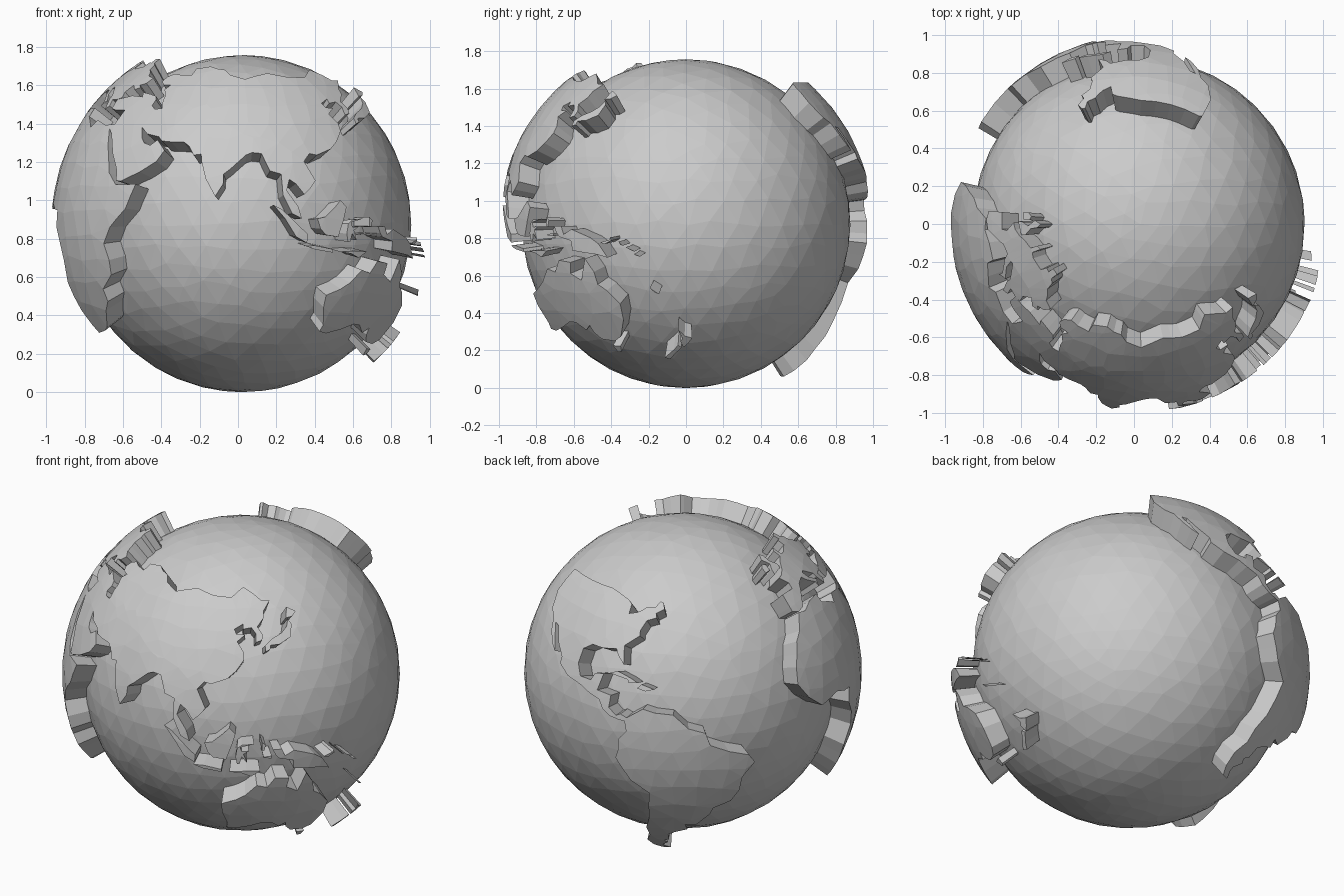
import bpy, bmesh, math, random
from mathutils import Vector
from mathutils.geometry import delaunay_2d_cdt

random.seed(3)
R_SEA, R_LAND, R_BASE = 0.878, 0.998, 0.855
CENTRE = Vector((0.025, 0, R_SEA))
FRONT_LON = 86          # longitude that faces -y


def on_globe(lon, lat, r):
    a, b = math.radians(lon - FRONT_LON), math.radians(lat)
    return CENTRE + r * Vector((math.cos(b) * math.sin(a),
                                -math.cos(b) * math.cos(a), math.sin(b)))


def finish(bm, name):
    bmesh.ops.recalc_face_normals(bm, faces=bm.faces[:])
    me = bpy.data.meshes.new(name)
    bm.to_mesh(me)
    bm.free()
    ob = bpy.data.objects.new(name, me)
    bpy.context.collection.objects.link(ob)
    return ob


def land(name, flat, step=7.0):
    """Raised slab from a flat lon, lat, lon, lat... outline."""
    pts = list(zip(flat[0::2], flat[1::2]))
    ring = []
    for (x0, y0), (x1, y1) in zip(pts, pts[1:] + pts[:1]):
        n = max(1, math.ceil(math.hypot(x1 - x0, y1 - y0) / 8))
        ring += [Vector((x0 + (x1 - x0) * k / n, y0 + (y1 - y0) * k / n)) for k in range(n)]
    n = len(ring)
    xs, ys = [p.x for p in ring], [p.y for p in ring]
    # loose interior points so the slab follows the curve of the globe
    inner, y = [], min(ys) + step / 2
    while y < max(ys):
        x = min(xs) + random.uniform(0.2, 0.8) * step
        while x < max(xs):
            p = Vector((x + random.uniform(-1, 1), y + random.uniform(-1, 1)))
            if min((p - q).length for q in ring) > 2.5:
                inner.append(p)
            x += step * 1.1
        y += step
    vs, _, fs, *_ = delaunay_2d_cdt(ring + inner, [], [list(range(n))], 1, 1e-5)
    bm = bmesh.new()
    top = [bm.verts.new(on_globe(p.x, p.y, R_LAND)) for p in vs]
    low = [bm.verts.new(on_globe(p.x, p.y, R_BASE)) for p in vs]
    count = {}
    for f in fs:
        bm.faces.new([top[i] for i in f])
        bm.faces.new([low[i] for i in reversed(f)])
        for a, b in zip(f, list(f[1:]) + [f[0]]):
            count[(a, b)] = 1
    for a, b in count:                     # coastal cliffs
        if (b, a) not in count:
            bm.faces.new((top[b], top[a], low[a], low[b]))
    bmesh.ops.delete(bm, geom=[v for v in bm.verts if not v.link_faces], context='VERTS')
    return finish(bm, name)


# Faceted sea ball
bm = bmesh.new()
bmesh.ops.create_icosphere(bm, subdivisions=4, radius=R_SEA)
for v in bm.verts:
    jit = Vector([random.uniform(-0.018, 0.018) for _ in range(3)])
    v.co = (v.co + jit).normalized() * (R_SEA + 0.001) + CENTRE
finish(bm, "sea_ball")

# Mainlands
land("africa", [
    34.3, 31.3, 32.5, 29.9, 35.5, 24, 37.3, 21, 39.5, 15.5, 43.2, 11.8, 51.1, 11.9, 48, 4.5,
    42, -1, 39, -6, 40.6, -11, 40.5, -15.5, 35, -20, 35.5, -24, 32.7, -27, 28.5, -32.8,
    25.7, -34, 20, -34.8, 18, -32, 15, -27, 12, -18, 13.7, -11, 12, -5.5, 9, -1, 9.7, 4,
    6, 4.3, 1, 6, -7.5, 4.4, -13.3, 9, -17.3, 14.5, -16.5, 20, -13, 27.7, -9.7, 30.5,
    -6, 35.8, -2, 35.2, 3, 36.9, 10, 37.2, 10.5, 34, 15.2, 32.3, 19, 30.3, 21.5, 32.8, 29, 31])
land("europe", [
    26.5, 40.5, 29, 41.2, 28, 43.5, 30.5, 46.3, 33.5, 44.5, 36.5, 45.3, 35, 46.3, 38.2, 47.2,
    40, 49.5, 35.5, 50.5, 34, 52.2, 31.5, 53.5, 30.5, 56, 28, 57, 27.7, 59.4, 23.5, 59.2,
    24, 57.2, 21.5, 57.3, 21, 55, 18.5, 54.7, 14, 54, 11, 54.2, 10.5, 57.5, 8.2, 56.5,
    8.5, 54, 4.5, 52.5, 1.5, 50.5, -1.5, 49, -4.7, 48.4, -1.2, 45.5, -1.8, 43.4, -9, 43.2,
    -9, 38.5, -8.9, 37, -5.6, 36, -2, 36.7, 0, 39, 3.2, 42, 4.5, 43.4, 8.8, 44.4, 10.5, 42.8,
    15.7, 39.8, 15.8, 38, 17, 39.2, 18.4, 40, 14, 42.5, 12.3, 45, 13.5, 45.5, 19.3, 42,
    19.4, 40.5, 22, 36.8, 24, 38, 22.8, 40.4])
land("middle_east", [
    36, 36.5, 30, 36.5, 27, 37, 26.5, 40.5, 31, 41.2, 35, 42, 41.5, 41.5, 40.5, 43.3,
    45, 42.6, 48.5, 41.8, 49.5, 40.3, 49, 38, 51, 36.8, 54, 37, 61, 36, 61.5, 25.3, 58, 25.6,
    56.5, 27, 51.5, 28, 48.5, 30.2, 50, 26.5, 51.3, 25, 54, 24.2, 56.3, 26, 59.7, 22.5,
    57.5, 19, 52, 15.7, 45, 12.8, 43.2, 13, 42.5, 16.5, 39, 21.5, 35, 28, 32.5, 29.9, 34.3, 31.3])
land("north_asia", [
    54, 37, 53, 40, 53, 42, 51, 44.5, 53, 46.5, 49, 46.5, 47, 48, 48, 50, 51, 51.5, 55, 51,
    61, 51, 61.5, 54, 69, 55.2, 73, 54, 77, 53.5, 80, 51, 87, 49, 92, 50.5, 98, 51.8, 102, 51,
    107, 50, 116, 49.8, 120, 52.5, 122, 53.5, 127, 51, 130.5, 48.5, 134.5, 48.3, 131, 45,
    130.5, 42.5, 127.5, 39.7, 129.4, 37, 129, 35.2, 126.5, 34.6, 126.7, 37.5, 125, 39.5,
    121.5, 39, 121.5, 40.7, 118, 39, 119, 37.3, 122.4, 37.2, 119.3, 35, 121.8, 31.5, 121.8, 29,
    119, 25.5, 116, 23, 110.5, 21, 108, 21.5, 102, 22, 98, 25, 92, 27, 86, 28, 79, 32, 74, 37,
    67, 37, 61, 36])
land("south_asia", [
    61, 36, 67, 37, 74, 37, 79, 32, 86, 28, 92, 27, 98, 25, 102, 22, 108, 21.5, 105.8, 19,
    109, 13, 107, 10.5, 105, 8.8, 102.5, 12, 100.5, 13.4, 99.5, 10, 103, 5, 104, 1.5, 101, 3,
    98.3, 8.5, 98, 15, 94.5, 16, 92, 21.5, 89, 21.8, 87, 21, 82, 16.5, 80, 15, 80, 12,
    77.6, 8.2, 74.5, 13.5, 72.8, 19, 72.5, 21.3, 70, 21, 68, 24, 66, 25.3, 61.5, 25.3])
land("north_america", [
    -124.5, 48.4, -123, 49, -95, 49, -90, 48, -84.5, 46.5, -82.5, 45.3, -82.5, 42, -79, 42.8,
    -76.5, 44, -75, 45, -71.3, 45.2, -69.2, 47.4, -67.8, 47, -67, 44.8, -70.5, 43.2, -70, 41.7,
    -74, 40.5, -76, 37, -75.8, 35.3, -81.2, 31.5, -80.2, 25.5, -82.8, 28, -84, 30, -89.5, 29.3,
    -94, 29.6, -97.3, 27.5, -97.8, 22.5, -95.8, 18.7, -91.5, 18.5, -90.3, 21, -87, 21.4,
    -88, 17.5, -88.5, 15.8, -83.3, 15, -83.7, 11, -81, 8.8, -79.5, 9.5, -77.3, 8.5, -78, 7.3,
    -80, 7.5, -83, 8.2, -85.8, 10, -87.5, 13, -92, 14.5, -95, 16, -101, 17.5, -105.5, 20.3,
    -105.5, 22.5, -109.5, 26.5, -112.5, 31, -114.7, 31.5, -112, 27.5, -109.6, 23.2, -112, 25,
    -115, 28.5, -117.2, 32.6, -120.6, 34.6, -124.2, 40.3])
land("south_america", [
    -77.3, 8.5, -72, 12, -68, 11, -62, 10.6, -57, 6, -51.5, 4.3, -50, 0, -44, -2.7, -37, -5,
    -34.9, -8, -38.9, -13, -39.5, -18.5, -42, -22.9, -48, -25.5, -49, -28.7, -53.5, -34,
    -58, -34, -57, -37, -62, -39, -65, -41, -65, -45, -67.5, -46.5, -65.8, -48, -69, -51,
    -68.3, -52.5, -65.3, -54.8, -70, -55, -74, -52, -75.5, -47, -73, -42, -73.5, -37,
    -71.5, -31, -70.3, -18.5, -76.2, -14, -81, -6, -80, -3, -80, 0.8, -77.3, 4, -78, 7.3])
land("australia", [
    114, -22, 114, -26, 115.7, -32, 115, -34.3, 118, -35, 124, -33.5, 129, -31.7, 132, -32,
    135.5, -34.8, 138, -33, 138.5, -35.5, 141, -38.2, 146.5, -39, 150, -37.3, 153, -31,
    153, -25.5, 149, -21, 146, -19, 145.3, -15, 142.5, -10.8, 141, -15, 140, -17.7, 136, -15.5,
    136.7, -12, 132, -11.3, 129.5, -15, 126, -14, 122.2, -18, 119, -20])

# Islands
land("british_island", [-5.5, 50.2, 1.2, 51.2, 1.6, 52.7, -1.5, 55, -2, 57.5, -4, 58.6, -6, 56.5, -3, 54, -5, 52])
land("irish_island", [-10, 52, -6.3, 52.2, -6, 54.5, -8, 55.2, -10, 54])
land("japan_south", [130, 31.5, 131.8, 32, 132, 33.4, 135.8, 33.5, 140.7, 35.5, 142, 39.5, 141, 41.4, 139.8, 39, 137, 37, 133, 35.5, 130, 33.5])
land("japan_north", [140.2, 41.7, 143.2, 42, 145.4, 43.4, 141.8, 45.4])
land("sumatra", [95.3, 5.6, 98, 4.2, 103.5, -1, 106, -3.2, 105.7, -5.8, 102.3, -4, 98.7, 1.6])
land("java", [105.3, -6.7, 108.5, -6.6, 114.4, -7.7, 114.5, -8.7, 108.5, -7.8])
land("borneo", [109, 1.5, 111.5, 2, 115, 5, 117, 7, 119, 5, 117.8, 1, 116, -4, 111.8, -3.4, 110, -1.5])
land("sulawesi", [119, -3, 119.5, 0, 121, 1.2, 125, 1.5, 120.5, 0.4, 121, -1, 123.3, -0.9, 121.6, -2, 122.7, -5, 121, -3, 120.3, -5.5, 119.5, -5.5])
land("timor_islands", [117, -8.5, 122.5, -8.2, 127, -8.4, 124, -10.3, 121, -9])
land("spice_islands", [127.5, -0.8, 127.5, 2, 128.7, 1, 128.2, -1])
land("seram", [128, -3.2, 130.7, -3, 130.5, -3.8, 128, -3.6])
land("new_guinea", [131, -0.8, 134, -0.8, 135, -3.3, 138, -1.7, 145, -4.3, 147.8, -6.2, 150.7, -10.5, 147, -9.5, 143, -9, 138, -8.3, 137.8, -5.3, 133, -4, 132, -2.8])
land("new_britain", [148.4, -5.8, 151.5, -5, 152, -4.2, 152.2, -5.2, 150, -6.3])
land("solomon_island_north", [154.7, -5.5, 156, -6.8, 155.2, -6.5])
land("solomon_island_mid", [157, -7.3, 159.8, -8.6, 159, -8.4])
land("solomon_island_south", [159.6, -9.4, 161.5, -10.2, 160.3, -9.9])
land("coral_island", [164, -20.2, 167, -22.2, 165.7, -21.7])
land("tasmania", [144.8, -40.8, 148.3, -41, 147.8, -43.2, 146, -43.5])
land("new_zealand_north", [173, -34.6, 175.5, -37, 178.4, -37.8, 176.8, -40, 175, -41.5, 173.8, -39.2, 174.7, -38])
land("new_zealand_south", [172.8, -40.6, 174.2, -41.6, 171, -44.5, 169, -46.6, 166.6, -45.9, 171, -42.5])
land("cuba", [-84.8, 22, -82, 23.1, -77, 21.5, -74.3, 20.2, -77.5, 19.9, -78, 20.9])
land("hispaniola", [-74.4, 18.5, -73, 19.9, -68.5, 18.6, -71.5, 17.8])
